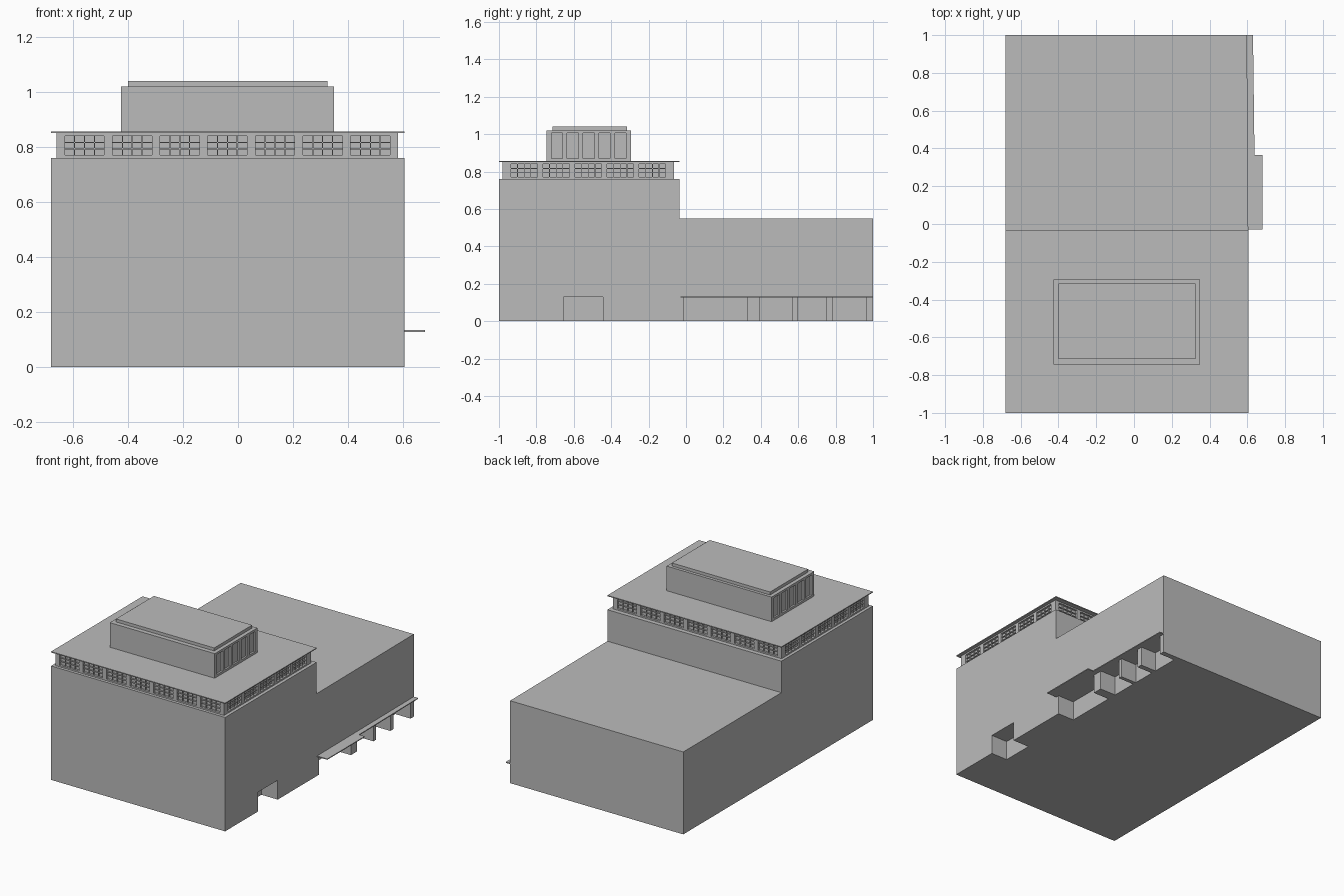
import bpy
import bmesh

if "Cube" in bpy.data.objects:
    bpy.data.objects.remove(bpy.data.objects["Cube"], do_unlink=True)

grey = bpy.data.materials.new("plain grey")
grey.use_nodes = True
COLOUR = (0.5, 0.5, 0.5, 1)
grey.diffuse_color = COLOUR
grey.node_tree.nodes["Principled BSDF"].inputs["Base Color"].default_value = COLOUR


def finish(name, bm):
    bmesh.ops.recalc_face_normals(bm, faces=bm.faces)
    mesh = bpy.data.meshes.new(name)
    bm.to_mesh(mesh)
    bm.free()
    mesh.materials.append(grey)
    obj = bpy.data.objects.new(name, mesh)
    bpy.context.scene.collection.objects.link(obj)
    return obj


def add_prism(bm, outline, z0, z1):
    base = bm.faces.new([bm.verts.new((x, y, z0)) for x, y in outline])
    top = bmesh.ops.extrude_face_region(bm, geom=[base], use_keep_orig=True)["geom"]
    for v in top:
        if isinstance(v, bmesh.types.BMVert):
            v.co.z = z1


def add_box(bm, x0, x1, y0, y1, z0, z1):
    add_prism(bm, [(x0, y0), (x1, y0), (x1, y1), (x0, y1)], z0, z1)


def prism(name, outline, z0, z1):
    bm = bmesh.new()
    add_prism(bm, outline, z0, z1)
    return finish(name, bm)


def box(name, *bounds):
    bm = bmesh.new()
    add_box(bm, *bounds)
    return finish(name, bm)


def facade(name, axis, plane, inward, a0, a1, z0, z1, depth, bays, pier, panes=0, rows=0, rail=0.01):
    """Piers, rails and glazing bars standing in front of a recessed wall."""
    bm = bmesh.new()

    def bar(s0, s1, b0, b1, d0=0.0):
        near, far = sorted((plane + inward * d0, plane + inward * depth))
        if axis == "x":
            add_box(bm, s0, s1, near, far, b0, b1)
        else:
            add_box(bm, near, far, s0, s1, b0, b1)

    bar(a0, a1, z0, z0 + rail)
    bar(a0, a1, z1 - rail, z1)
    step = (a1 - a0 - pier) / bays
    for i in range(bays + 1):
        start = a0 + i * step
        bar(start, start + pier, z0 + rail, z1 - rail)
        if i == bays:
            break
        left, right = start + pier, start + step
        for k in range(1, panes):
            mid = left + (right - left) * k / panes
            bar(mid - 0.002, mid + 0.002, z0 + rail, z1 - rail, depth * 0.4)
        for k in range(1, rows):
            mid = z0 + rail + (z1 - z0 - 2 * rail) * k / rows
            bar(left, right, mid - 0.002, mid + 0.002, depth * 0.4)
    return finish(name, bm)


LEFT, RIGHT, FRONT, STEP, BACK = -0.68, 0.605, -1.0, -0.035, 1.0
FAR = 0.598  # the long wall tapers slightly towards the back

# Main masses
tower = box("tower_block", LEFT, RIGHT, FRONT, STEP, 0, 0.76)
wing = prism("rear_wing", [(LEFT, STEP), (RIGHT, STEP), (FAR, BACK), (LEFT, BACK)], 0, 0.55)

# Doorway recesses along the street side
doors = [(tower, -0.655, -0.445), (wing, -0.01, 0.33), (wing, 0.395, 0.57),
         (wing, 0.595, 0.75), (wing, 0.785, 0.965)]
for i, (target, y0, y1) in enumerate(doors):
    cutter = box(f"doorway_cutter_{i}", 0.485, 0.8, y0, y1, -0.1, 0.129)
    cutter.hide_render = True
    cutter.hide_set(True)
    cut = target.modifiers.new(f"doorway_{i}", "BOOLEAN")
    cut.operation = "DIFFERENCE"
    cut.solver = "EXACT"
    cut.object = cutter

# Apply the recesses and drop the cutters
bpy.context.view_layer.update()
graph = bpy.context.evaluated_depsgraph_get()
for target in (tower, wing):
    mesh = bpy.data.meshes.new_from_object(target.evaluated_get(graph))
    target.modifiers.clear()
    target.data = mesh
for obj in list(bpy.data.objects):
    if obj.name.startswith("doorway_cutter"):
        bpy.data.objects.remove(obj, do_unlink=True)

# Thin canopy, deeper over the widest doorway
prism("entrance_canopy",
      [(0.6, -0.03), (0.68, -0.03), (0.68, 0.365), (0.638, 0.365),
       (0.63, BACK), (0.595, BACK)], 0.127, 0.133)

# Glazed top storey
X0, X1, Y0, Y1, Z0, Z1, D = -0.66, 0.583, -0.98, -0.065, 0.76, 0.85, 0.014
box("top_storey_glass", X0 + D, X1 - D, Y0 + D, Y1 - D, Z0, Z1)
for name, plane, inward in (("front", Y0, 1), ("back", Y1, -1)):
    facade(f"top_storey_{name}_windows", "x", plane, inward, X0, X1, Z0, Z1, D, 7, 0.03, 4, 3)
for name, plane, inward in (("right", X0, 1), ("left", X1, -1)):
    facade(f"top_storey_{name}_windows", "y", plane, inward, Y0 + D, Y1 - D, Z0, Z1, D, 5, 0.03, 4, 3)
box("main_roof_slab", LEFT, RIGHT, FRONT, STEP, 0.85, 0.856)

# Rooftop penthouse with panelled ends
PX0, PX1, PY0, PY1, PD = -0.425, 0.35, -0.745, -0.295, 0.012
box("penthouse_core", PX0 + PD, PX1 - PD, PY0, PY1, 0.856, 1.02)
for name, plane, inward in (("right", PX0, 1), ("left", PX1, -1)):
    facade(f"penthouse_{name}_panels", "y", plane, inward, PY0, PY1, 0.856, 1.02, PD, 5, 0.025, rail=0.015)
box("penthouse_cap", -0.4, 0.325, -0.715, -0.315, 1.02, 1.04)
